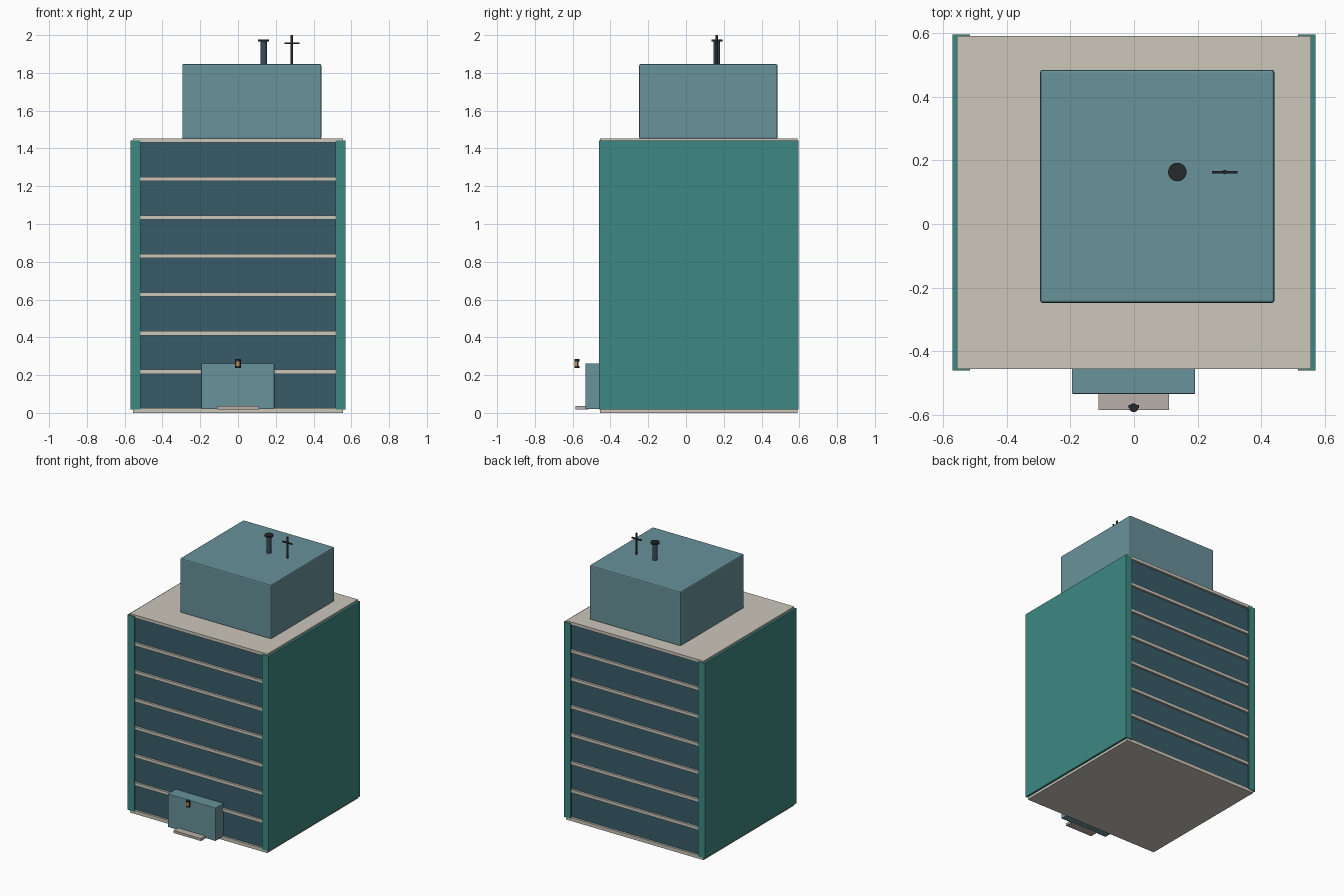
import bpy
import math

if "Cube" in bpy.data.objects:
    bpy.data.objects.remove(bpy.data.objects["Cube"])


def material(name, r, g, b):
    # sRGB bytes to linear colour
    m = bpy.data.materials.new(name)
    m.diffuse_color = [((c / 255 + 0.055) / 1.055) ** 2.4 for c in (r, g, b)] + [1]
    m.use_nodes = True
    m.node_tree.nodes["Principled BSDF"].inputs["Base Color"].default_value = m.diffuse_color
    return m


TEAL = material("teal_wall", 62, 136, 130)
GLASS = material("dark_glass", 56, 92, 105)
BLUE = material("blue_grey", 104, 146, 155)
STONE = material("stone", 204, 199, 187)
STEP = material("step_stone", 184, 176, 170)
METAL = material("dark_metal", 38, 40, 44)
PIPE = material("pipe_metal", 58, 76, 92)
LAMP = material("lamp_glow", 205, 150, 80)


def finish(name, mat, bevel):
    ob = bpy.context.object
    ob.name = name
    ob.data.materials.append(mat)
    if bevel:
        mod = ob.modifiers.new("Bevel", "BEVEL")
        mod.width, mod.segments = bevel, 2
    return ob


def box(name, x, y, z, mat, bevel=0):
    bpy.ops.mesh.primitive_cube_add(size=1)
    ob = finish(name, mat, bevel)
    for i, (lo, hi) in enumerate((x, y, z)):
        ob.location[i] = (lo + hi) / 2
        for v in ob.data.vertices:
            v.co[i] *= hi - lo
    return ob


def cylinder(name, x, y, z, r, mat, sides=24):
    bpy.ops.mesh.primitive_cylinder_add(vertices=sides, radius=r, depth=z[1] - z[0],
                                        location=(x, y, sum(z) / 2))
    ob = finish(name, mat, 0)
    bpy.ops.object.shade_smooth_by_angle(angle=math.radians(40))
    return ob


FRONT, BACK = -0.455, 0.59

# Floor slabs from ground to roof
for k in range(8):
    top = 0.025 + k * 0.204
    box(f"floor_slab_{k}", (-0.555, 0.555), (FRONT, BACK), (max(0, top - 0.022), top), STONE)
box("ground_slab", (-0.555, 0.555), (FRONT, BACK), (0, 0.02), STONE)

# Recessed glazing core
box("glazing", (-0.55, 0.55), (FRONT + 0.015, BACK - 0.015), (0.015, 1.44), GLASS)

# C-shaped side walls, extruded from a plan profile
plan = [(0.515, -0.46), (0.57, -0.46), (0.57, 0.595), (0.515, 0.595),
        (0.515, 0.585), (0.555, 0.585), (0.555, -0.45), (0.515, -0.45)]
for side, label in ((1, "right"), (-1, "left")):
    n = len(plan)
    verts = [(side * x, y, z) for z in (0.018, 1.442) for x, y in plan]
    faces = [tuple(range(n))[::-1], tuple(range(n, 2 * n))]
    faces += [(i, (i + 1) % n, n + (i + 1) % n, n + i) for i in range(n)]
    if side < 0:
        faces = [f[::-1] for f in faces]
    mesh = bpy.data.meshes.new(f"{label}_wall")
    mesh.from_pydata(verts, [], faces)
    mesh.materials.append(TEAL)
    bpy.context.collection.objects.link(bpy.data.objects.new(f"{label}_wall", mesh))

# Rooftop plant room
box("plant_room", (-0.295, 0.441), (-0.248, 0.484), (1.45, 1.847), BLUE, 0.008)

# Vent pipe with cap
cylinder("vent_pipe", 0.136, 0.163, (1.84, 1.967), 0.018, PIPE)
cylinder("vent_cap", 0.136, 0.163, (1.965, 1.978), 0.029, METAL)

# Antenna mast and crossbar
cylinder("antenna_mast", 0.285, 0.163, (1.84, 2.0), 0.007, METAL, 12)
box("antenna_bar", (0.245, 0.325), (0.159, 0.167), (1.953, 1.962), METAL)

# Entrance block and doorstep
box("entrance_block", (-0.195, 0.192), (-0.533, -0.44), (0.02, 0.262), BLUE, 0.003)
box("doorstep", (-0.112, 0.11), (-0.584, -0.52), (0.018, 0.036), STEP)

# Lantern: back plate, glowing body and two caps
box("lantern_plate", (-0.017, 0.015), (-0.578, -0.569), (0.237, 0.283), METAL)
cylinder("lantern_glass", -0.001, -0.579, (0.245, 0.275), 0.011, LAMP, 12)
for z in (0.237, 0.273):
    cylinder("lantern_cap", -0.001, -0.577, (z, z + 0.011), 0.014, METAL, 12)
